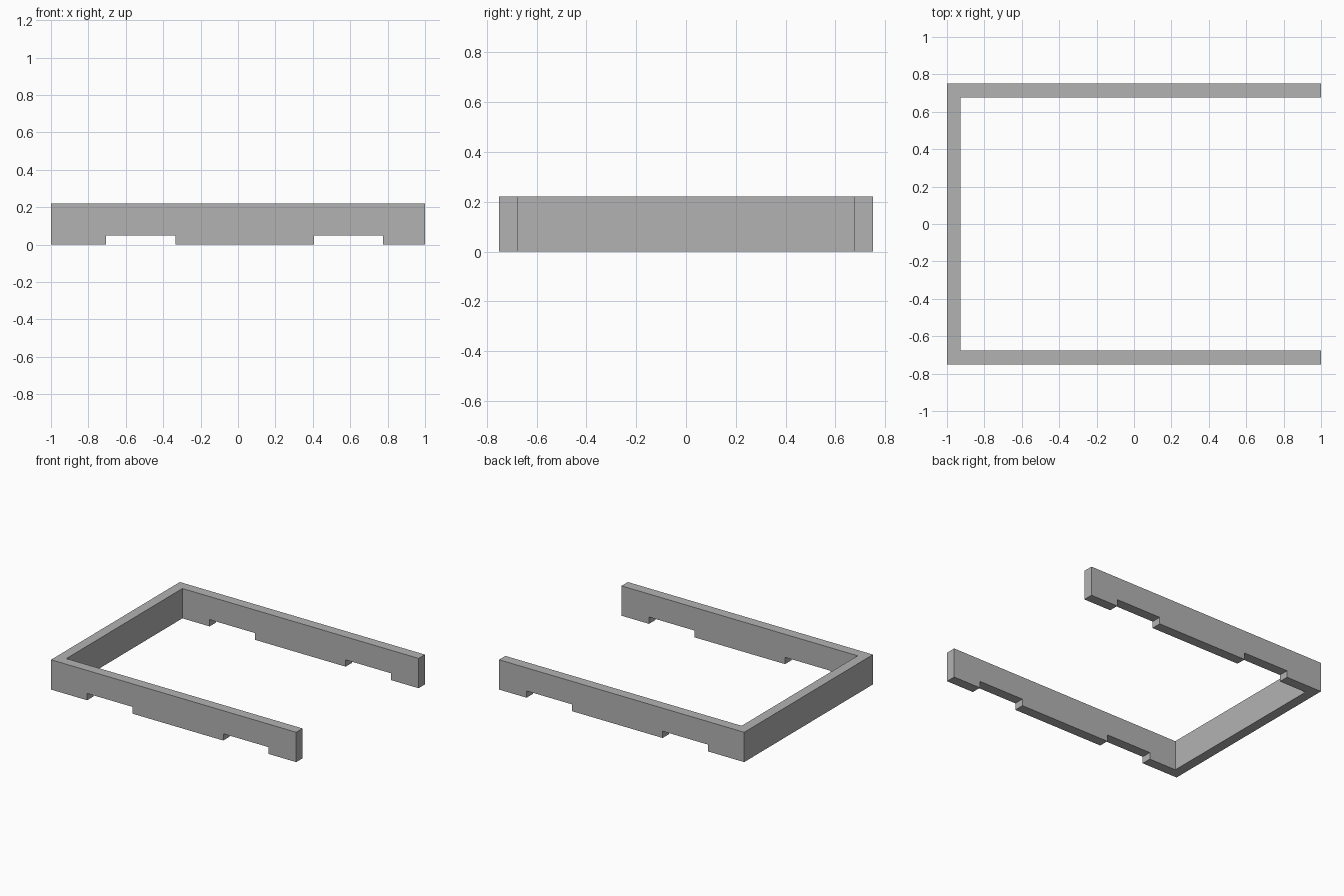
import bpy
import bmesh

if "Cube" in bpy.data.objects:
    bpy.data.objects.remove(bpy.data.objects["Cube"], do_unlink=True)

HEIGHT, HALF_Y, INNER_Y = 0.22, 0.75, 0.676
INNER_X = -0.927
NOTCH_HEIGHT = 0.05

grey = bpy.data.materials.new("grey")
grey.use_nodes = True
colour = (0.45, 0.45, 0.45, 1)
grey.diffuse_color = colour
grey.node_tree.nodes["Principled BSDF"].inputs["Base Color"].default_value = colour


def prism(name, outline, bottom, top):
    """Extrude a plan outline upwards into a solid object."""
    bm = bmesh.new()
    face = bm.faces.new([bm.verts.new((x, y, bottom)) for x, y in outline])
    result = bmesh.ops.extrude_face_region(bm, geom=[face])
    verts = [v for v in result["geom"] if isinstance(v, bmesh.types.BMVert)]
    bmesh.ops.translate(bm, verts=verts, vec=(0, 0, top - bottom))
    bmesh.ops.recalc_face_normals(bm, faces=bm.faces)
    mesh = bpy.data.meshes.new(name)
    bm.to_mesh(mesh)
    bm.free()
    obj = bpy.data.objects.new(name, mesh)
    bpy.context.collection.objects.link(obj)
    mesh.materials.append(grey)
    return obj


# U-shaped frame: two long rails joined by an end rail
half = [(1, INNER_Y), (1, HALF_Y), (-1, HALF_Y)]
outline = half + [(x, -y) for x, y in reversed(half)]
outline += [(INNER_X, -INNER_Y), (INNER_X, INNER_Y)]
frame = prism("u_frame", outline, 0, HEIGHT)

# Notches under both long rails
for index, (x0, x1) in enumerate([(-0.705, -0.335), (0.405, 0.775)]):
    cutter = prism(f"notch_cutter_{index + 1}",
                   [(x0, -1), (x1, -1), (x1, 1), (x0, 1)], -0.1, NOTCH_HEIGHT)
    cutter.hide_render = True
    cutter.hide_set(True)
    cut = frame.modifiers.new(f"notch_{index + 1}", "BOOLEAN")
    cut.operation = "DIFFERENCE"
    cut.solver = "EXACT"
    cut.object = cutter
